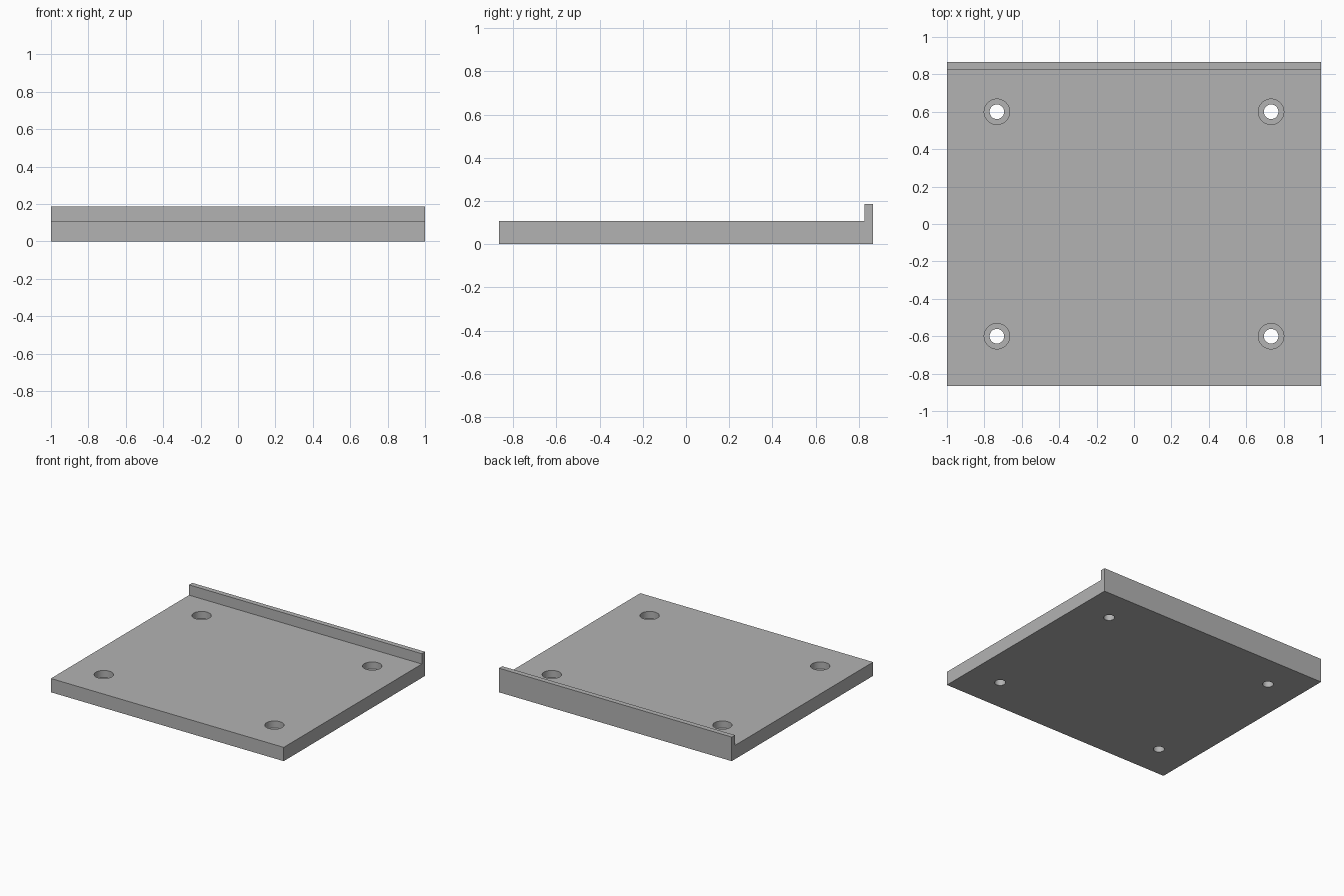
import bpy
import math

# Remove the default cube
cube = bpy.data.objects.get("Cube")
if cube:
    bpy.data.objects.remove(cube, do_unlink=True)

HALF_X, HALF_Y = 1.0, 0.867
PLATE_TOP, LIP_TOP, LIP_FRONT = 0.107, 0.187, 0.827
BORE_FLOOR = 0.053

# Single plain grey
grey = bpy.data.materials.new("plain_grey")
grey.use_nodes = True
colour = (0.45, 0.45, 0.45, 1)
grey.diffuse_color = colour
grey.node_tree.nodes["Principled BSDF"].inputs["Base Color"].default_value = colour

# Plate with its raised back lip: an L profile extruded along x
profile = [(-HALF_Y, 0), (HALF_Y, 0), (HALF_Y, LIP_TOP),
           (LIP_FRONT, LIP_TOP), (LIP_FRONT, PLATE_TOP), (-HALF_Y, PLATE_TOP)]
n = len(profile)
verts = [(x, y, z) for x in (-HALF_X, HALF_X) for y, z in profile]
faces = [tuple(reversed(range(n))), tuple(range(n, 2 * n))]
faces += [(i, (i + 1) % n, (i + 1) % n + n, i + n) for i in range(n)]
mesh = bpy.data.meshes.new("mounting_plate")
mesh.from_pydata(verts, [], faces)
plate = bpy.data.objects.new("mounting_plate", mesh)
bpy.context.collection.objects.link(plate)
mesh.materials.append(grey)


def cut_hole(name, x, y, radius, bottom, top):
    """Cut a vertical round hole through the plate between two heights."""
    bpy.ops.mesh.primitive_cylinder_add(
        vertices=48, radius=radius, depth=top - bottom,
        location=(x, y, (top + bottom) / 2))
    cutter = bpy.context.object
    cutter.name = name
    cutter.data.materials.append(grey)
    cutter.hide_render = True
    bpy.context.view_layer.objects.active = plate
    mod = plate.modifiers.new(name, "BOOLEAN")
    mod.operation, mod.solver, mod.object = "DIFFERENCE", "EXACT", cutter
    bpy.ops.object.modifier_apply(modifier=mod.name)
    bpy.data.objects.remove(cutter, do_unlink=True)


# Four counterbored screw holes
for x in (-0.733, 0.733):
    for y in (-0.6, 0.6):
        cut_hole("screw_hole", x, y, 0.039, -0.1, 0.3)
        cut_hole("counterbore", x, y, 0.068, BORE_FLOOR, 0.3)

# Smooth hole walls, sharp edges elsewhere
bpy.ops.object.select_all(action="DESELECT")
plate.select_set(True)
bpy.context.view_layer.objects.active = plate
bpy.ops.object.shade_smooth_by_angle(angle=math.radians(30))
